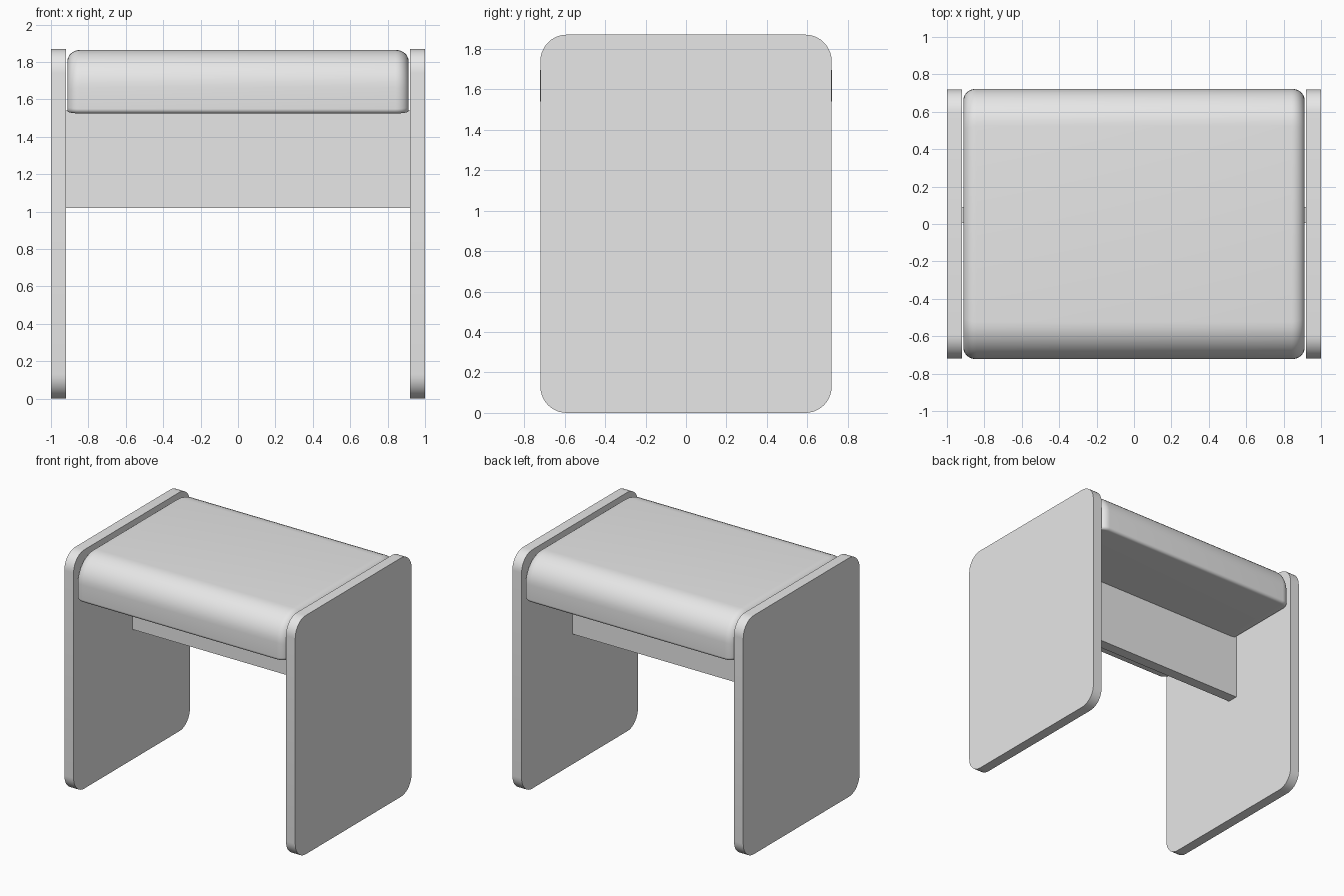
import bpy, bmesh, math

cube = bpy.data.objects.get("Cube")
if cube:
    bpy.data.objects.remove(cube, do_unlink=True)

grey = bpy.data.materials.new("plain grey")
grey.use_nodes = True
grey.diffuse_color = (0.8, 0.8, 0.8, 1)
grey.node_tree.nodes["Principled BSDF"].inputs["Base Color"].default_value = (0.8, 0.8, 0.8, 1)


def rounded_profile(half, bottom, top, r_bottom, r_top, steps=10):
    """Closed (y, z) outline with separate radii below and above."""
    points = []
    corners = [(1, bottom + r_bottom, r_bottom, -90), (1, top - r_top, r_top, 0),
               (-1, top - r_top, r_top, 90), (-1, bottom + r_bottom, r_bottom, 180)]
    for side, cz, r, start in corners:
        for i in range(steps + 1):
            a = math.radians(start + 90 * i / steps)
            points.append((side * (half - r) + r * math.cos(a), cz + r * math.sin(a)))
    return points


def loft(name, sections, angle=35):
    """Skin matching outlines along x and cap both ends."""
    bm = bmesh.new()
    rings = [[bm.verts.new((x, y, z)) for y, z in outline] for x, outline in sections]
    n = len(rings[0])
    for a, b in zip(rings, rings[1:]):
        for i in range(n):
            bm.faces.new((a[i], a[(i + 1) % n], b[(i + 1) % n], b[i]))
    bm.faces.new(rings[0])
    bm.faces.new(rings[-1])
    bmesh.ops.recalc_face_normals(bm, faces=bm.faces[:])
    mesh = bpy.data.meshes.new(name)
    bm.to_mesh(mesh)
    bm.free()
    mesh.materials.append(grey)
    obj = bpy.data.objects.new(name, mesh)
    bpy.context.collection.objects.link(obj)
    bpy.ops.object.select_all(action="DESELECT")
    obj.select_set(True)
    bpy.context.view_layer.objects.active = obj
    bpy.ops.object.shade_smooth_by_angle(angle=math.radians(angle))
    return obj


# Side panels with rounded corners
panel = rounded_profile(0.72, 0, 1.87, 0.13, 0.13)
for name, x in (("right_panel", -1), ("left_panel", 0.92)):
    loft(name, [(x, panel), (x + 0.08, panel)])

# Cushion: broad rounding on the upper edges, softened at both ends
end, run, drop = 0.912, 0.07, 0.06
half_sections = []
for i in range(9):
    a = math.pi / 2 * i / 8
    inset = drop * (1 - math.sin(a))
    outline = rounded_profile(0.723 - inset, 1.525 + 0.2 * inset, 1.865 - inset,
                              0.025, 0.2 - 0.5 * inset)
    half_sections.append((end - run * (1 - math.cos(a)), outline))
sections = half_sections + [(-x, outline) for x, outline in reversed(half_sections)]
loft("seat_cushion", sections, 40)

# Stretcher board joining the panels beneath the cushion
bpy.ops.mesh.primitive_cube_add(size=1, location=(0, 0.048, 1.28))
board = bpy.context.object
board.name = "stretcher"
board.scale = (1.84, 0.085, 0.52)
bpy.ops.object.transform_apply(location=False, rotation=False, scale=True)
board.data.materials.append(grey)
